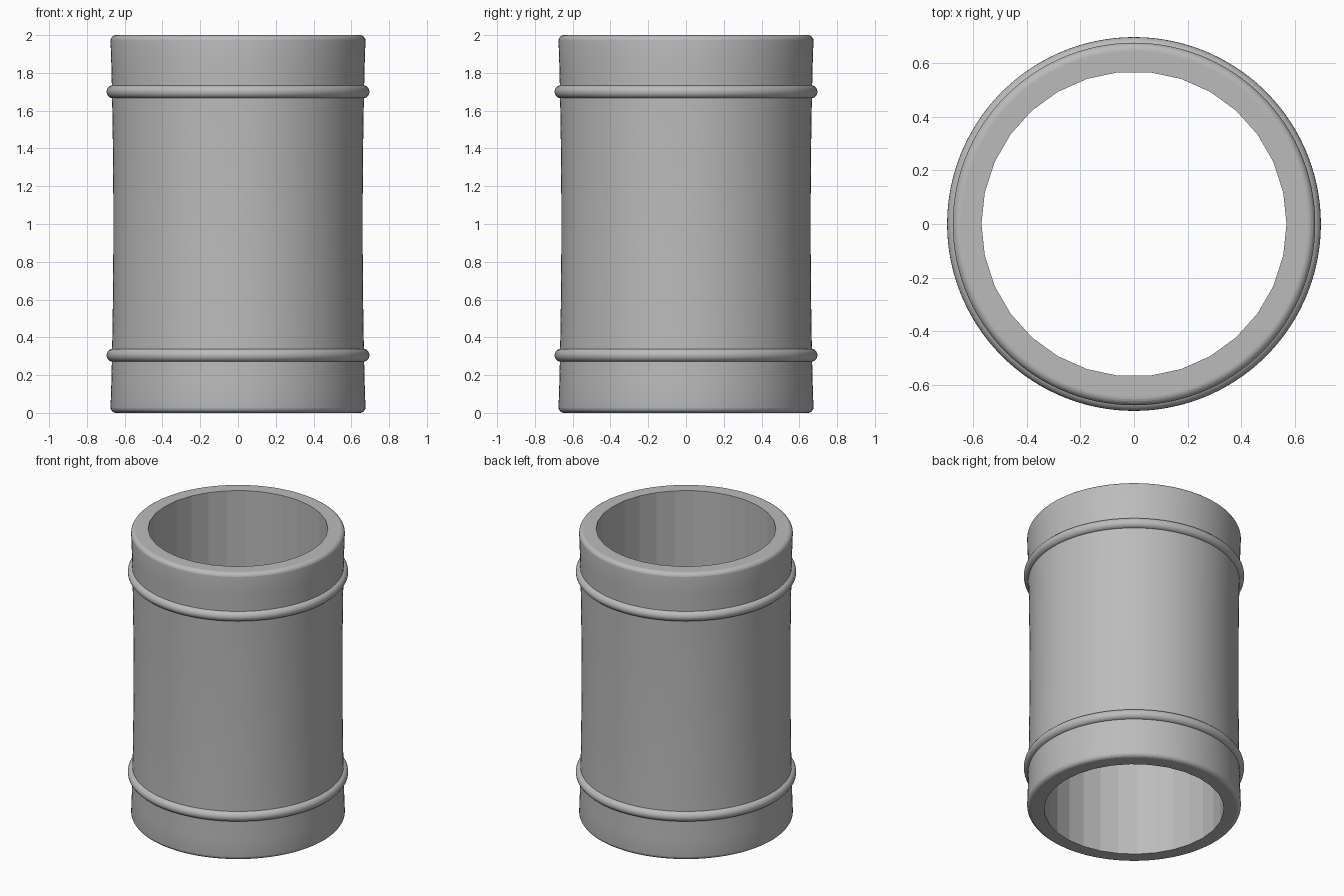
import bpy
import bmesh
import math

cube = bpy.data.objects.get("Cube")
if cube:
    bpy.data.objects.remove(cube, do_unlink=True)

HEIGHT = 2.0
RIM_RADIUS, WAIST_RADIUS = 0.675, 0.66
BORE_RADIUS, BORE_SIDES = 0.568, 30
FILLET = 0.03
SEGMENTS = 120

gray = bpy.data.materials.new("plain gray")
gray.use_nodes = True
color = (0.5, 0.5, 0.5, 1.0)
gray.diffuse_color = color
gray.node_tree.nodes["Principled BSDF"].inputs["Base Color"].default_value = color


def wall_radius(z):
    """Slightly waisted outer wall."""
    t = (z - HEIGHT / 2) / (HEIGHT / 2)
    return WAIST_RADIUS + (RIM_RADIUS - WAIST_RADIUS) * t * t


def lathe(name, profile):
    """Spin an (r, z) profile that starts and ends on the axis."""
    bm = bmesh.new()
    verts = [bm.verts.new((r, 0, z)) for r, z in profile]
    edges = [bm.edges.new(pair) for pair in zip(verts, verts[1:])]
    bmesh.ops.spin(bm, geom=verts + edges, cent=(0, 0, 0), axis=(0, 0, 1),
                   angle=math.tau, steps=SEGMENTS, use_merge=True)
    bmesh.ops.remove_doubles(bm, verts=bm.verts, dist=1e-5)
    bmesh.ops.recalc_face_normals(bm, faces=bm.faces)
    for face in bm.faces:
        face.smooth = abs(face.normal.z) < 0.999
    mesh = bpy.data.meshes.new(name)
    bm.to_mesh(mesh)
    bm.free()
    mesh.materials.append(gray)
    obj = bpy.data.objects.new(name, mesh)
    bpy.context.collection.objects.link(obj)
    return obj


# Outer wall profile with rounded rims, closed to the axis
corner = [math.radians(a) for a in range(0, 91, 15)]
base = RIM_RADIUS - FILLET
bottom = [(base + FILLET * math.sin(a), FILLET - FILLET * math.cos(a)) for a in corner]
top = [(r, HEIGHT - z) for r, z in reversed(bottom)]
steps = 16
wall = []
for i in range(1, steps):
    z = FILLET + (HEIGHT - 2 * FILLET) * i / steps
    wall.append((wall_radius(z), z))
tube = lathe("tube_body", [(0, 0)] + bottom + wall + top + [(0, HEIGHT)])

# Faceted bore through the tube
bpy.ops.mesh.primitive_cylinder_add(vertices=BORE_SIDES, radius=BORE_RADIUS,
                                    depth=HEIGHT * 1.5, location=(0, 0, HEIGHT / 2),
                                    rotation=(0, 0, math.pi / 2))
cutter = bpy.context.object
cutter.name = "bore_cutter"
cutter.hide_render = True
cutter.data.materials.append(gray)
bore = tube.modifiers.new("bore", 'BOOLEAN')
bore.operation = 'DIFFERENCE'
bore.solver = 'EXACT'
bore.object = cutter
bpy.context.view_layer.objects.active = tube
bpy.ops.object.modifier_apply(modifier=bore.name)
bpy.data.objects.remove(cutter, do_unlink=True)
bpy.context.view_layer.objects.active = tube
bpy.ops.object.select_all(action='DESELECT')
tube.select_set(True)
bpy.ops.object.shade_smooth_by_angle(angle=math.radians(11))
for face in tube.data.polygons:
    if abs(face.normal.z) > 0.999:
        face.use_smooth = False

# Raised bands
for name, z in (("lower_band", 0.305), ("upper_band", 1.7)):
    bpy.ops.mesh.primitive_torus_add(major_radius=0.661, minor_radius=0.035,
                                     major_segments=SEGMENTS, minor_segments=20,
                                     location=(0, 0, z))
    band = bpy.context.object
    band.name = name
    band.data.materials.append(gray)
    bpy.ops.object.shade_smooth()
